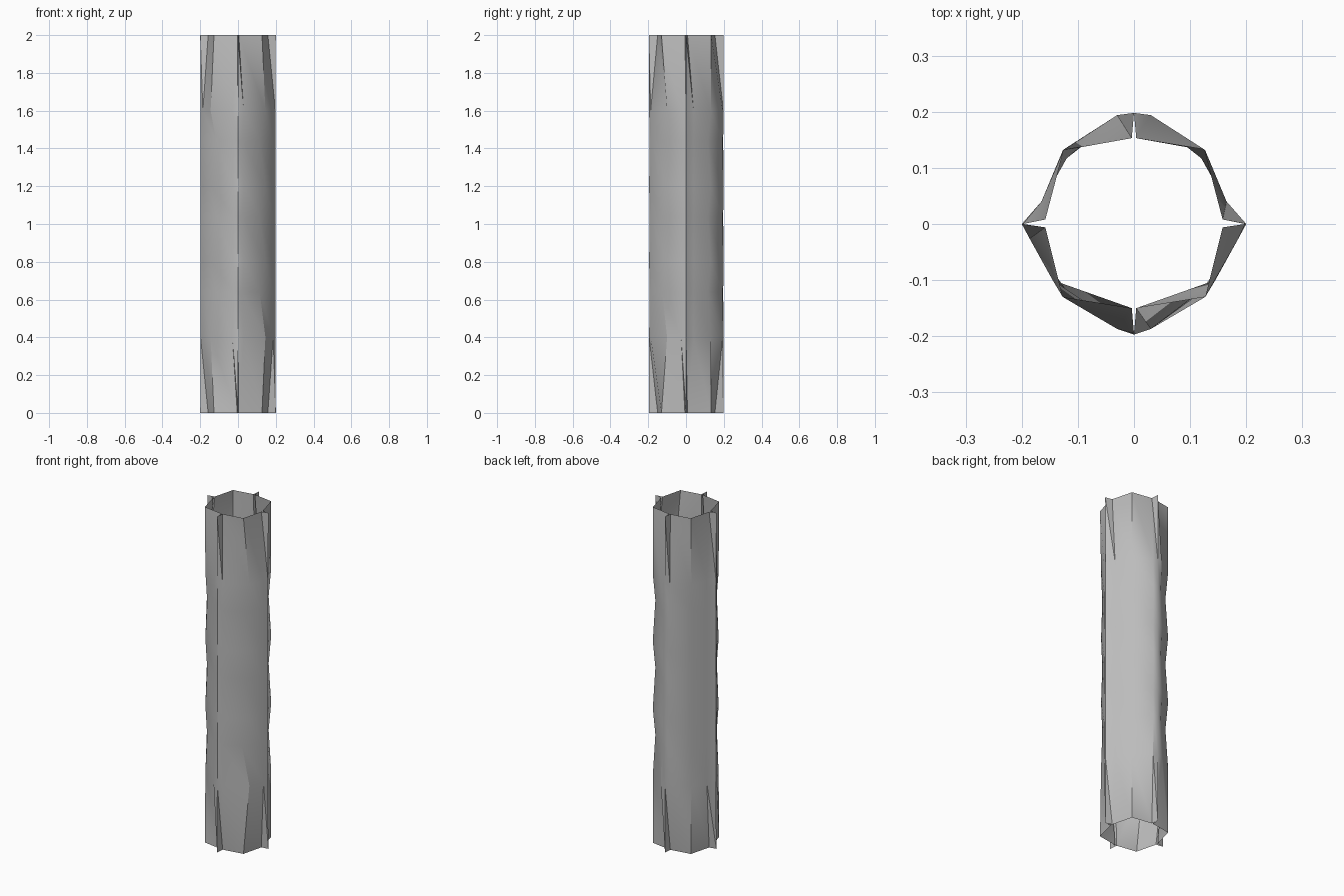
import bpy
import bmesh
import math

if "Cube" in bpy.data.objects:
    bpy.data.objects.remove(bpy.data.objects["Cube"])

# Half cross-sections, from the front ridge round the +x side to the back ridge
END = [(0, -.197), (.004, -.15), (.127, -.13), (.158, -.006), (.2, 0),
       (.158, .008), (.125, .133), (.004, .153), (0, .198)]
FOLD = [(0, -.195), (.03, -.187), (.145, -.1), (.186, -.026), (.198, 0),
        (.165, .04), (.127, .131), (.03, .194), (0, .198)]
DENT = [(0, -.193), (.02, -.183), (.115, -.126), (.183, -.03), (.198, 0),
        (.163, .04), (.12, .117), (.025, .192), (0, .197)]


def full_section(half):
    """Mirror a half section across x to close it."""
    return half + [(-x, y) for x, y in half[-2:0:-1]]


# Stack of sections: pinched ends, folded rings and dents between the rings
STEP = 0.4
levels = [(0, END)]
for k in range(1, 5):
    levels.append((k * STEP, FOLD))
    if k < 4:
        levels.append((k * STEP + 0.24, DENT))
levels.append((2, END))

# Creased open tube
bm = bmesh.new()
rings = [[bm.verts.new((x, y, z)) for x, y in full_section(half)]
         for z, half in levels]
count = len(rings[0])
for low, high in zip(rings, rings[1:]):
    for i in range(count):
        j = (i + 1) % count
        bm.faces.new((low[i], low[j], high[i]))
        bm.faces.new((low[j], high[j], high[i]))
mesh = bpy.data.meshes.new("creased_tube")
bm.to_mesh(mesh)
bm.free()

tube = bpy.data.objects.new("creased_tube", mesh)
bpy.context.collection.objects.link(tube)

# Plain grey
grey = bpy.data.materials.new("plain_grey")
grey.use_nodes = True
colour = (0.5, 0.5, 0.5, 1)
grey.diffuse_color = colour
grey.node_tree.nodes["Principled BSDF"].inputs["Base Color"].default_value = colour
mesh.materials.append(grey)

bpy.context.view_layer.objects.active = tube
tube.select_set(True)
bpy.ops.object.shade_smooth_by_angle(angle=math.radians(30))
